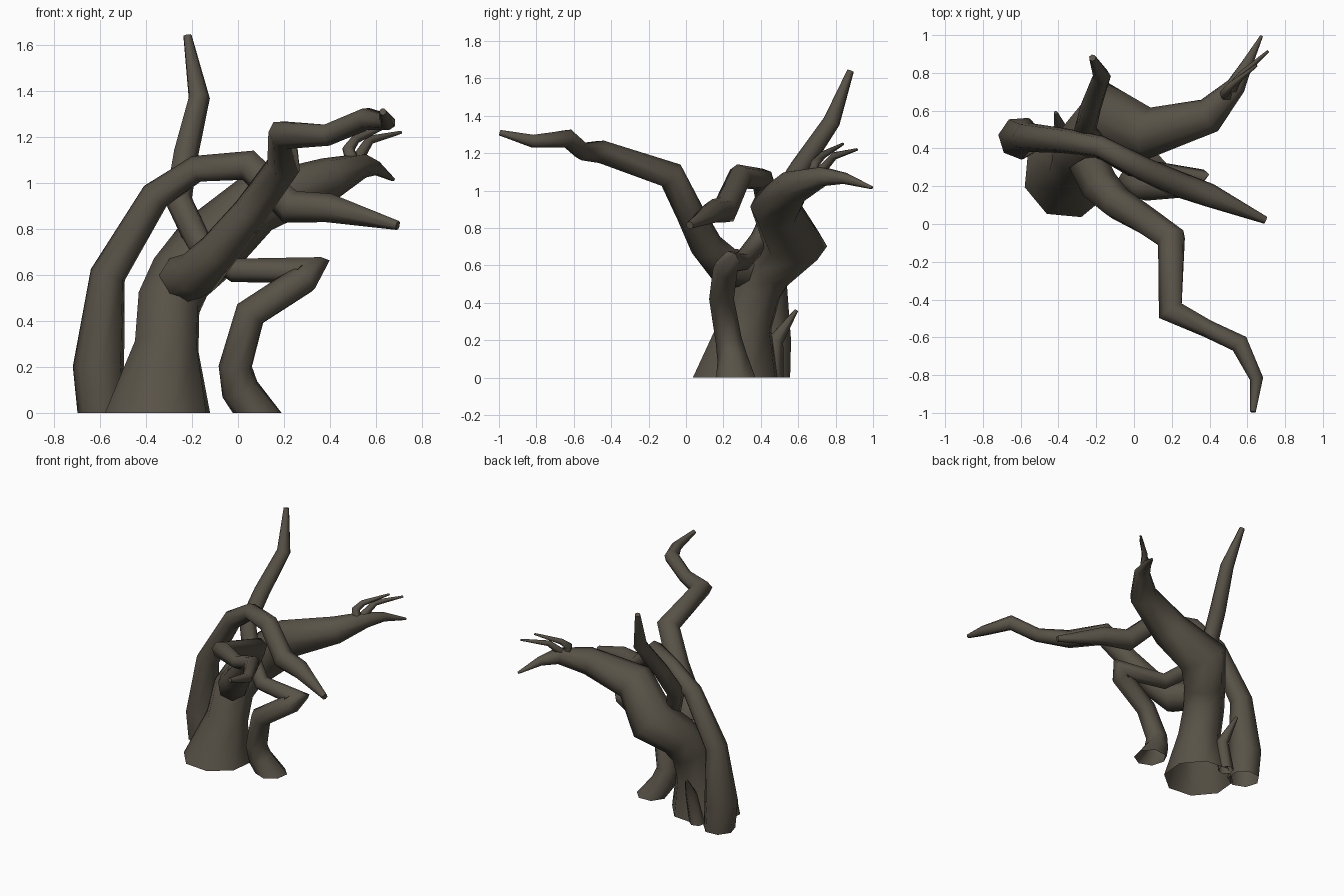
import bpy, bmesh, math
from mathutils import Vector

bark = bpy.data.materials.new("dark_bark")
bark.diffuse_color = (0.098, 0.085, 0.063, 1)


def limb(name, pts, sides=7, grounded=False, phase=0.3):
    """Tapered tube through (x, y, z, radius) points with mitred bends."""
    P = [Vector(p[:3]) for p in pts]
    n = len(P)
    bm = bmesh.new()
    rings, u, prev = [], None, None
    for i in range(n):
        a = (P[max(i, 1)] - P[max(i, 1) - 1]).normalized()
        b = (P[min(i + 1, n - 1)] - P[min(i + 1, n - 1) - 1]).normalized()
        if i == 0:
            a = b
        if i == n - 1:
            b = a
        t = (a + b).normalized()
        if i == 0 and grounded:
            t = Vector((0, 0, 1))          # cut flat on the ground
        if u is None:
            ref = Vector((1, 0, 0)) if abs(t.x) < 0.8 else Vector((0, 0, 1))
            u = (ref - t * ref.dot(t)).normalized()
        else:
            u = prev.rotation_difference(t) @ u
            u = (u - t * u.dot(t)).normalized()
        prev = t
        v = t.cross(u)
        bend = a - b
        k = min(1.8, 1 / max(0.3, a.dot(t))) if 0 < i < n - 1 else 1
        bend = bend.normalized() if bend.length > 1e-4 else Vector()
        ring = []
        for s in range(sides):
            ang = phase + 2 * math.pi * s / sides
            o = (u * math.cos(ang) + v * math.sin(ang)) * pts[i][3] * 1.04
            o += bend * o.dot(bend) * (k - 1)
            ring.append(bm.verts.new(P[i] + o))
        rings.append(ring)
    for r, q in zip(rings, rings[1:]):
        for s in range(sides):
            e = (s + 1) % sides
            bm.faces.new((r[s], r[e], q[e], q[s]))
    bm.faces.new(rings[-1])                # closed tip, open foot
    me = bpy.data.meshes.new(name)
    bm.to_mesh(me)
    bm.free()
    me.materials.append(bark)
    ob = bpy.data.objects.new(name, me)
    bpy.context.collection.objects.link(ob)
    bpy.context.view_layer.objects.active = ob
    for o in bpy.context.selected_objects:
        o.select_set(False)
    ob.select_set(True)
    bpy.ops.object.shade_smooth_by_angle(angle=math.radians(75))
    return ob


# main trunk sweeping up into the thick rear branch
limb("trunk", [
    (-0.35, 0.265, 0, 0.23), (-0.31, 0.32, 0.29, 0.14), (-0.30, 0.38, 0.48, 0.135),
    (-0.25, 0.45, 0.59, 0.135), (-0.13, 0.58, 0.72, 0.15), (0.08, 0.48, 0.91, 0.125),
    (0.40, 0.575, 1.02, 0.09), (0.54, 0.73, 1.075, 0.052), (0.60, 0.85, 1.065, 0.03),
    (0.675, 0.995, 1.015, 0.008)], sides=8, grounded=True)

# thin twigs at the end of the rear branch
limb("twig_outer", [(0.51, 0.69, 1.08, 0.032), (0.535, 0.74, 1.13, 0.025),
                    (0.57, 0.79, 1.185, 0.02), (0.71, 0.915, 1.22, 0.007)], sides=5)
limb("twig_inner", [(0.50, 0.68, 1.09, 0.032), (0.48, 0.69, 1.15, 0.025),
                    (0.51, 0.73, 1.19, 0.02), (0.65, 0.84, 1.25, 0.007)], sides=5)

# long crooked branch reaching forward
limb("front_branch", [
    (-0.25, 0.34, 0.58, 0.10), (-0.18, 0.20, 0.60, 0.10), (-0.09, 0.11, 0.70, 0.086),
    (0.05, 0.025, 0.87, 0.075), (0.20, -0.08, 1.08, 0.07), (0.195, -0.46, 1.21, 0.06),
    (0.39, -0.555, 1.21, 0.046), (0.56, -0.635, 1.28, 0.047),
    (0.65, -0.82, 1.265, 0.034), (0.63, -0.995, 1.31, 0.015)])

# left root arching over the trunk
limb("arched_root", [
    (-0.59, 0.455, 0, 0.105), (-0.605, 0.455, 0.20, 0.11), (-0.565, 0.46, 0.60, 0.075),
    (-0.36, 0.44, 0.94, 0.064), (-0.18, 0.41, 1.06, 0.056), (0.05, 0.29, 1.075, 0.062),
    (0.23, 0.21, 0.895, 0.068), (0.40, 0.15, 0.89, 0.062), (0.695, 0.02, 0.815, 0.02)],
    grounded=True)

# right root: knee, then behind the trunk into the tall upright branch
limb("kneed_root", [
    (0.085, 0.27, 0, 0.105), (0.01, 0.25, 0.10, 0.08), (-0.01, 0.23, 0.20, 0.07),
    (0.055, 0.19, 0.43, 0.065), (0.285, 0.21, 0.58, 0.065), (0.31, 0.24, 0.62, 0.056),
    (-0.01, 0.30, 0.62, 0.05), (-0.17, 0.40, 0.74, 0.056), (-0.26, 0.49, 0.93, 0.056),
    (-0.23, 0.61, 1.12, 0.054), (-0.17, 0.78, 1.37, 0.045), (-0.22, 0.88, 1.64, 0.018)],
    grounded=True)

# small broken spike at the rear of the trunk
limb("root_spike", [(-0.42, 0.47, 0, 0.052), (-0.38, 0.48, 0.20, 0.04),
                    (-0.415, 0.59, 0.36, 0.01)], sides=6, grounded=True)
